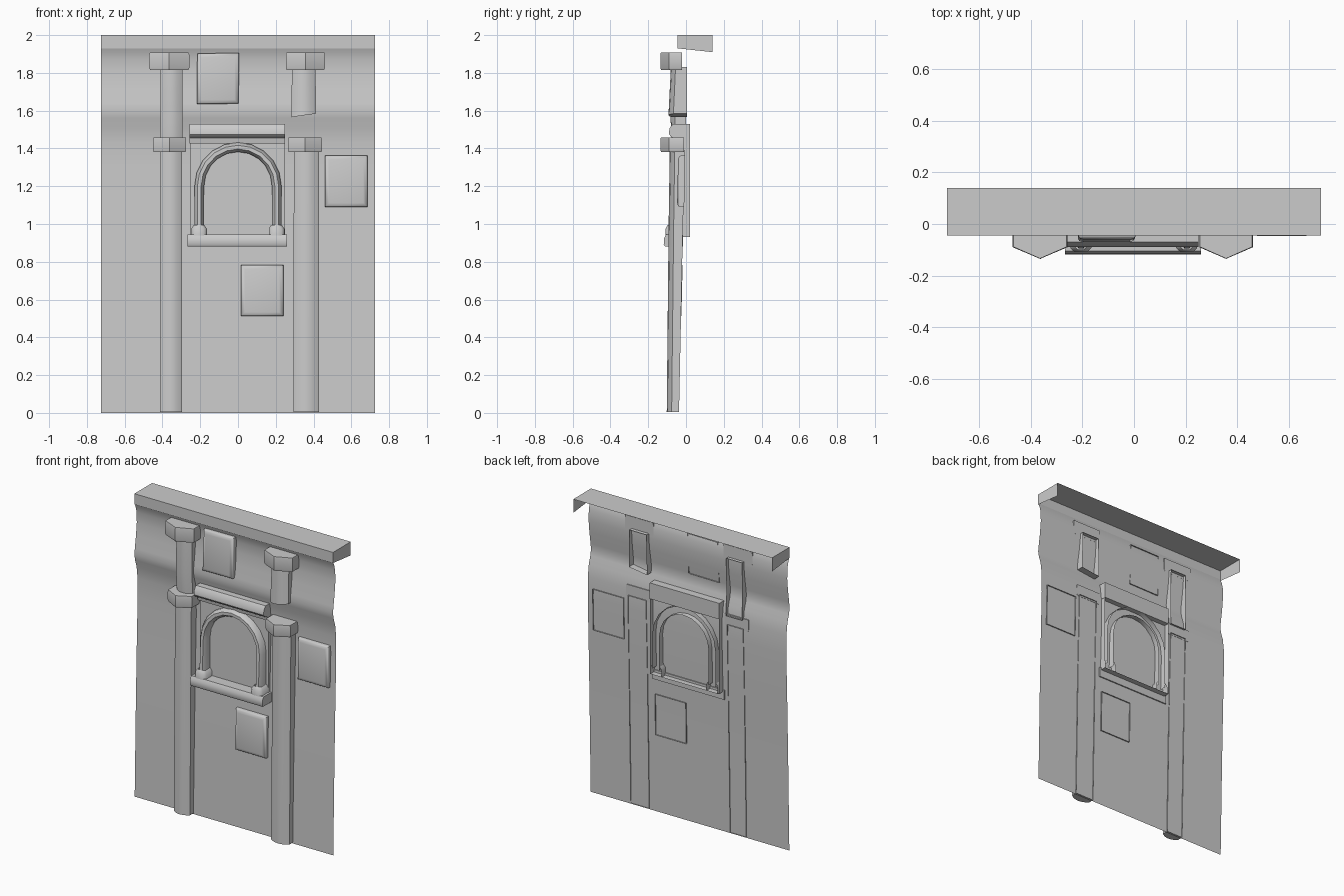
import bpy, bmesh, math
from mathutils import Vector

cube = bpy.data.objects.get("Cube")
if cube:
    bpy.data.objects.remove(cube)

stone = bpy.data.materials.new("grey stone")
stone.use_nodes = True
GREY = (0.6, 0.6, 0.6, 1)
stone.diffuse_color = GREY
stone.node_tree.nodes["Principled BSDF"].inputs["Base Color"].default_value = GREY


def finish(name, bm, angle=40, recalc=True):
    if recalc:
        bmesh.ops.recalc_face_normals(bm, faces=bm.faces)
    mesh = bpy.data.meshes.new(name)
    bm.to_mesh(mesh)
    bm.free()
    obj = bpy.data.objects.new(name, mesh)
    bpy.context.collection.objects.link(obj)
    mesh.materials.append(stone)
    bpy.ops.object.select_all(action='DESELECT')
    bpy.context.view_layer.objects.active = obj
    obj.select_set(True)
    bpy.ops.object.shade_smooth_by_angle(angle=math.radians(angle))
    return obj


def loft(name, rings, closed=False, caps=False, angle=40):
    """Skin a list of equal-length point rings."""
    bm = bmesh.new()
    rows = [[bm.verts.new(p) for p in ring] for ring in rings]
    n = len(rows[0])
    for a, b in zip(rows, rows[1:]):
        for i in range(n if closed else n - 1):
            j = (i + 1) % n
            bm.faces.new((a[i], a[j], b[j], b[i]))
    if caps:
        bm.faces.new(rows[0])
        bm.faces.new(rows[-1])
    return finish(name, bm, angle)


def along_x(name, profile, x0, x1, closed=True, caps=True, angle=40):
    return loft(name, [[(x, y, z) for y, z in profile] for x in (x0, x1)],
                closed, caps, angle)


# Wall: leaning sheet with a rounded ledge near the top
WALL = [(-0.042, 0), (-0.03, 0.6), (-0.02, 1.0), (-0.011, 1.3), (-0.012, 1.43),
        (-0.022, 1.51), (-0.038, 1.56), (-0.045, 1.6), (-0.04, 1.64),
        (-0.028, 1.72), (-0.02, 1.8), (-0.022, 1.87), (-0.032, 1.91), (-0.045, 1.94)]
HALF = 0.725
along_x("wall", WALL, -HALF, HALF, closed=False, caps=False, angle=60)


def wall_y(z):
    for (ya, za), (yb, zb) in zip(WALL, WALL[1:]):
        if z <= zb:
            return ya + (yb - ya) * (z - za) / (zb - za)
    return WALL[-1][0]


# Cornice: front, top and two ends, open behind and below
bm = bmesh.new()
ends = [[bm.verts.new((x, y, z)) for y, z in
         [(-0.045, 1.93), (-0.045, 2), (0.14, 2), (0.14, 1.91)]] for x in (-HALF, HALF)]
left, right = ends
bm.faces.new(left)
bm.faces.new(right)
for i in (0, 1):
    bm.faces.new((left[i], left[i + 1], right[i + 1], right[i]))
finish("cornice", bm)


# Half-round piece standing against the wall, open at the back
def half_round(name, cx, levels, caps=True):
    """levels: (z, half width, front y, back y)"""
    rings = []
    for z, w, front, back in levels:
        shoulder = front + 0.4 * min(back - front, w)
        rings.append([(cx - w, back, z), (cx - w, shoulder, z),
                      (cx - 0.5 * w, front + 0.2 * (shoulder - front), z), (cx, front, z),
                      (cx + 0.5 * w, front + 0.2 * (shoulder - front), z),
                      (cx + w, shoulder, z), (cx + w, back, z)])
    return loft(name, rings, caps=caps, angle=45)


def capital(name, cx, z0, z1, w, back):
    """Pointed faceted block with softened lower edge"""
    rings = []
    for z, s in ((z0, 0.95), (z0 + 0.012, 1), (z1 - 0.012, 1), (z1, 0.97)):
        f = -0.085 - 0.05 * s
        rings.append([(cx - w * s, back, z), (cx - w * s, f + 0.045, z), (cx, f, z),
                      (cx + w * s, f + 0.045, z), (cx + w * s, back, z)])
    return loft(name, rings, closed=True, caps=True, angle=35)


half_round("left_column", 0.362, [(0.005, 0.067, -0.102, -0.037),
                                  (1.0, 0.067, -0.092, -0.016), (1.39, 0.066, -0.086, -0.004)])
half_round("right_column", -0.355, [(0.005, 0.059, -0.102, -0.037),
                                    (1.0, 0.059, -0.092, -0.016), (1.39, 0.058, -0.086, -0.004)])
half_round("right_upper_shaft", -0.352, [(1.45, 0.058, -0.075, 0.002),
                                         (1.6, 0.058, -0.085, 0.0), (1.83, 0.057, -0.08, 0.002)])
broken = half_round("left_broken_shaft", 0.348, [(1.575, 0.066, -0.093, 0.005),
                                                 (1.83, 0.062, -0.08, 0.005)])
for v in broken.data.vertices:  # slanted break
    if v.co.z < 1.6:
        v.co.z += 0.14 * (v.co.x - 0.348)
capital("left_lower_capital", 0.355, 1.38, 1.458, 0.09, -0.01)
capital("right_lower_capital", -0.362, 1.38, 1.458, 0.088, -0.01)
capital("left_upper_capital", 0.357, 1.815, 1.908, 0.104, -0.02)
capital("right_upper_capital", -0.364, 1.815, 1.908, 0.106, -0.02)


# Raised stone blocks with softened fronts
def block(name, x0, x1, z0, z1, out=0.03, lean=0.0):
    rings = []
    for inset, k in ((0, -0.25), (0, 0.55), (0.006, 0.85), (0.022, 1)):
        ring = []
        for x, z in ((x0 + inset, z0 + inset), (x1 - inset, z0 + inset),
                     (x1 - inset, z1 - inset), (x0 + inset, z1 - inset)):
            base = wall_y(z0) + (wall_y(z1) - wall_y(z0)) * (z - z0) / (z1 - z0)
            ring.append((x + lean * (z - z0), base - out * k, z + lean * (x - x0)))
        rings.append(ring)
    bm = bmesh.new()
    rows = [[bm.verts.new(p) for p in r] for r in rings]
    for a, b in zip(rows, rows[1:]):
        for i in range(4):
            j = (i + 1) % 4
            bm.faces.new((a[i], a[j], b[j], b[i]))
    bm.faces.new(rows[-1])
    return finish(name, bm, 50)


block("upper_block", -0.218, 0.003, 1.635, 1.903, lean=0.01)
block("side_block", 0.46, 0.685, 1.09, 1.362)
block("lower_block", 0.015, 0.24, 0.512, 0.783)

# Window panel: shallow tray, open behind
bm = bmesh.new()
front, back = [[bm.verts.new((x, y, z)) for x, z in
                ((-0.255, 0.93), (0.248, 0.93), (0.248, 1.44), (-0.255, 1.44))]
               for y in (-0.034, 0.022)]
bm.faces.new(front)
for i in range(4):
    j = (i + 1) % 4
    bm.faces.new((front[i], front[j], back[j], back[i]))
finish("window_panel", bm)

# Arch: bevelled section swept up, over and down, open behind
path = [(-0.205, 0.97), (-0.205, 1.2)]
path += [(-0.205 * math.cos(t), 1.2 + 0.207 * math.sin(t))
         for t in (math.pi * k / 10 for k in range(1, 10))]
path += [(0.205, 1.2), (0.205, 0.97)]
rings = []
for i, (x, z) in enumerate(path):
    a, b = path[max(i - 1, 0)], path[min(i + 1, len(path) - 1)]
    d = Vector((b[0] - a[0], b[1] - a[1])).normalized()
    nx, nz = -d.y, d.x
    y = -0.095 + 0.05 * (z - 0.97)
    rings.append([(x + nx * s, yy, z + nz * s) for s, yy in
                  ((0.025, 0.022), (0.025, y + 0.022), (0.01, y), (-0.01, y),
                   (-0.025, y + 0.022), (-0.025, 0.022))])
loft("window_arch", rings, angle=50)

# Arch feet
for side, x in (("left", 0.204), ("right", -0.206)):
    rings = [[(x - w, 0.022, z), (x - w, f + 0.015, z), (x - w + 0.015, f, z),
              (x + w - 0.015, f, z), (x + w, f + 0.015, z), (x + w, 0.022, z)]
             for z, w, f in ((0.93, 0.041, -0.108), (0.975, 0.041, -0.108),
                             (0.995, 0.028, -0.098))]
    loft(side + "_arch_foot", rings, angle=50)

# Sill and lintel
along_x("window_sill", [(-0.015, 0.882), (-0.112, 0.882), (-0.118, 0.892),
                        (-0.116, 0.925), (-0.105, 0.945), (-0.015, 0.945)], -0.268, 0.26)
along_x("window_lintel", [(0.022, 1.425), (-0.05, 1.425), (-0.055, 1.455), (-0.078, 1.46),
                          (-0.09, 1.475), (-0.088, 1.505), (-0.07, 1.53), (0.022, 1.53)],
        -0.258, 0.25)
